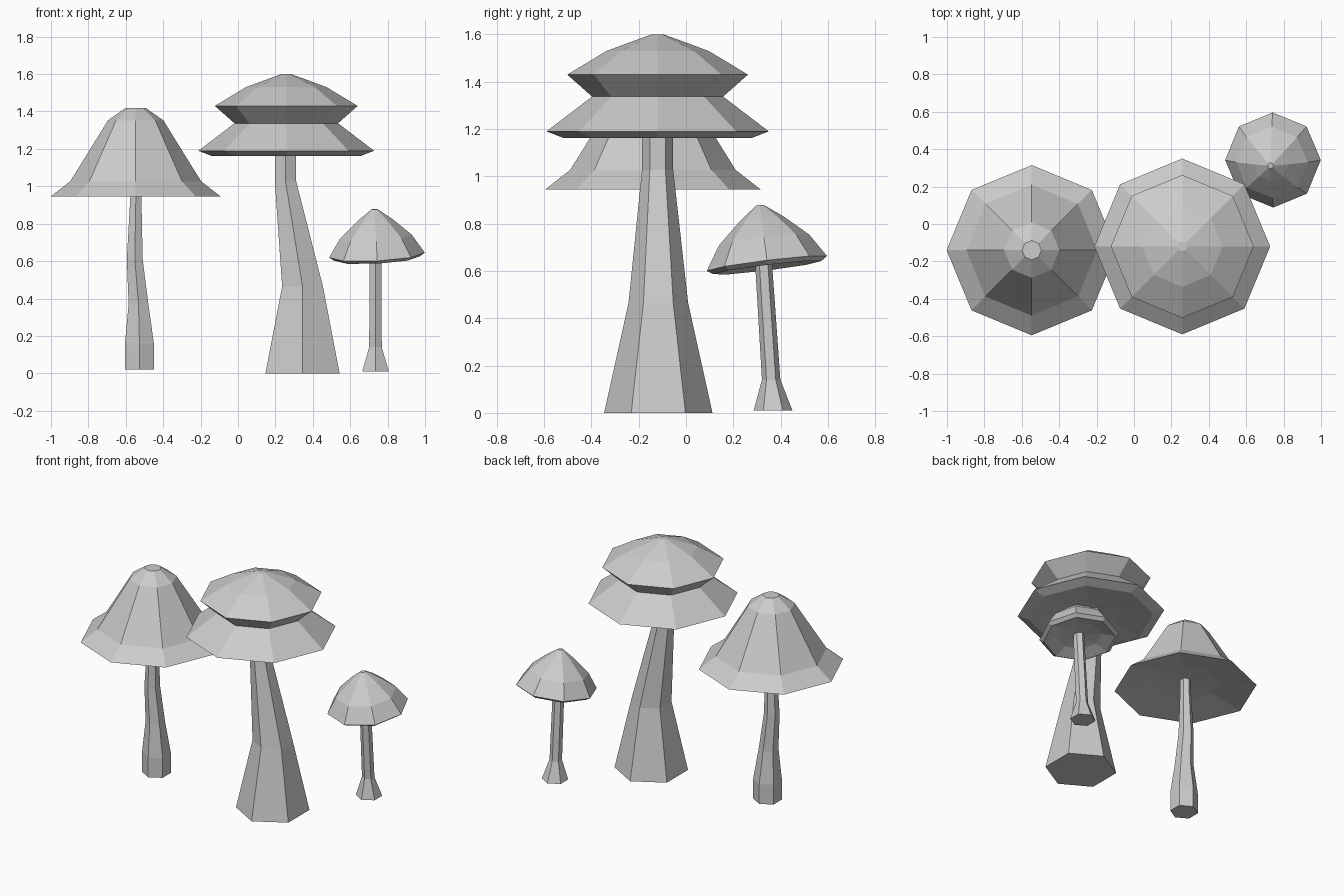
import bpy, bmesh, math
from mathutils import Euler


def loft(name, rings, sides, start, loc=(0, 0, 0), tilt=(0, 0, 0)):
    """Skin a stack of regular polygons; each ring is (x, y, z, radius)."""
    bm = bmesh.new()
    loops = []
    for x, y, z, r in rings:
        loops.append([bm.verts.new((x + r * math.cos(start + math.tau * i / sides),
                                    y + r * math.sin(start + math.tau * i / sides), z))
                      for i in range(sides)])
    for a, b in zip(loops, loops[1:]):
        for i in range(sides):
            j = (i + 1) % sides
            bm.faces.new((a[i], a[j], b[j], b[i]))
    bm.faces.new(loops[0][::-1])
    bm.faces.new(loops[-1])
    bmesh.ops.recalc_face_normals(bm, faces=bm.faces)
    mesh = bpy.data.meshes.new(name)
    bm.to_mesh(mesh)
    bm.free()
    ob = bpy.data.objects.new(name, mesh)
    ob.location = loc
    ob.rotation_euler = Euler([math.radians(t) for t in tilt])
    bpy.context.collection.objects.link(ob)
    return ob


def stem(name, rings):
    # six-sided, one corner facing the front
    return loft(name, rings, 6, math.pi / 2)


def cap(name, profile, loc, tilt=(0, 0, 0)):
    # eight-sided, profile of (radius, height) from underside to tip
    return loft(name, [(0, 0, z, r) for r, z in profile], 8, 0, loc, tilt)


# Bell-shaped mushroom on the left
stem("bell_stem", [(-0.527, -0.13, 0.02, 0.09), (-0.527, -0.13, 0.155, 0.09),
                   (-0.532, -0.135, 0.37, 0.061), (-0.552, -0.14, 0.61, 0.049),
                   (-0.546, -0.14, 0.945, 0.034), (-0.546, -0.14, 1.03, 0.034)])
cap("bell_cap", [(0.04, 1.0), (0.22, 0.985), (0.455, 0.945), (0.35, 1.027),
                 (0.292, 1.12), (0.148, 1.353), (0.052, 1.42)], (-0.547, -0.14, 0))

# Large two-tier mushroom in the middle
stem("tiered_stem", [(0.345, -0.117, 0, 0.229), (0.345, -0.117, 0.465, 0.126),
                     (0.254, -0.12, 1.027, 0.066), (0.254, -0.12, 1.22, 0.066)])
cap("tiered_cap", [(0.06, 1.2), (0.2, 1.19), (0.4, 1.163), (0.47, 1.19), (0.277, 1.337),
                   (0.382, 1.43), (0.216, 1.53), (0.1, 1.573), (0.025, 1.6)],
    (0.258, -0.12, 0))

# Small tilted mushroom on the right
stem("small_stem", [(0.735, 0.368, 0.01, 0.082), (0.735, 0.36, 0.14, 0.039),
                    (0.735, 0.33, 0.6, 0.036), (0.735, 0.327, 0.67, 0.036)])
cap("small_cap", [(0.03, 0.02), (0.14, 0.008), (0.23, -0.018), (0.256, 0.0),
                  (0.192, 0.1), (0.093, 0.19), (0.016, 0.248)],
    (0.743, 0.342, 0.632), (7, -3, 0))
